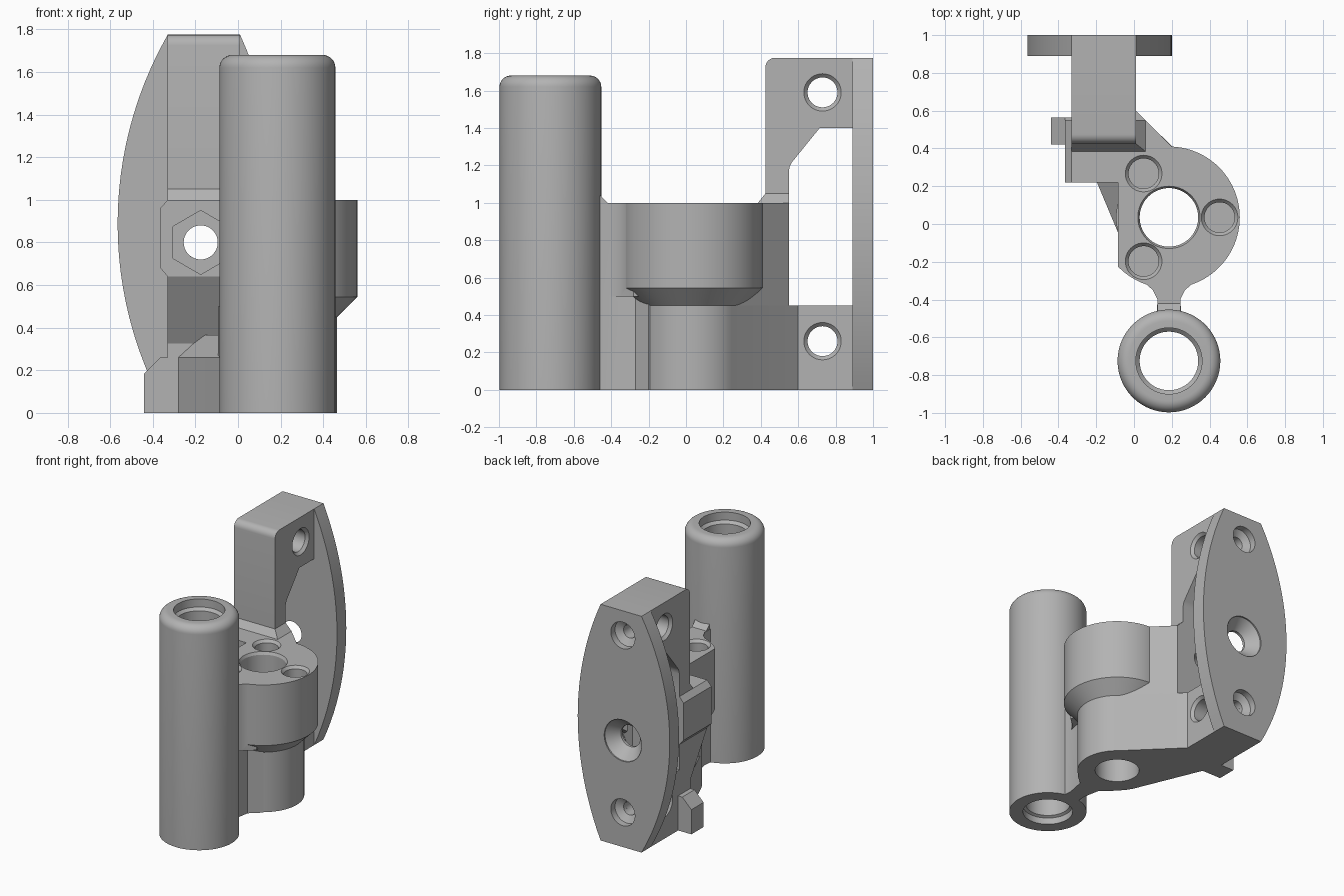
import bpy, bmesh, math
from mathutils import Matrix, Vector

if "Cube" in bpy.data.objects:
    bpy.data.objects.remove(bpy.data.objects["Cube"], do_unlink=True)

grey = bpy.data.materials.new("plain_grey")
grey.use_nodes = True
grey.diffuse_color = (0.45, 0.45, 0.45, 1)
grey.node_tree.nodes["Principled BSDF"].inputs["Base Color"].default_value = (0.45, 0.45, 0.45, 1)

# Axis frames: local (u, v, w) to world, w is the extrusion or turning axis
FRAMES = {
    "z": Matrix.Identity(3),
    "x": Matrix(((0, 0, 1), (1, 0, 0), (0, 1, 0))),
    "y": Matrix(((1, 0, 0), (0, 0, 1), (0, 1, 0))),
}


def make(name, rings, axis, close=False, centre=(0, 0, 0)):
    """Skin a stack of equal rings; cap the ends or close it into a loop."""
    bm = bmesh.new()
    frame = FRAMES[axis]
    loops = [[bm.verts.new(frame @ Vector(p) + Vector(centre)) for p in r] for r in rings]
    n = len(loops[0])
    pairs = list(zip(loops, loops[1:]))
    if close:
        pairs.append((loops[-1], loops[0]))
    else:
        bm.faces.new(loops[0][::-1])
        bm.faces.new(loops[-1])
    for a, b in pairs:
        for i in range(n):
            j = (i + 1) % n
            bm.faces.new((a[i], a[j], b[j], b[i]))
    bmesh.ops.recalc_face_normals(bm, faces=bm.faces)
    mesh = bpy.data.meshes.new(name)
    bm.to_mesh(mesh)
    bm.free()
    mesh.materials.append(grey)
    ob = bpy.data.objects.new(name, mesh)
    bpy.context.collection.objects.link(ob)
    return ob


def prism(name, pts, axis, lo, hi, end=None):
    return make(name, [[(u, v, lo) for u, v in pts], [(u, v, hi) for u, v in end or pts]], axis)


def lathe(name, profile, axis, centre, close=False, sides=64):
    turns = [2 * math.pi * i / sides for i in range(sides)]
    rings = [[(r * math.cos(t), r * math.sin(t), w) for t in turns] for r, w in profile]
    return make(name, rings, axis, close, centre)


def combine(target, others, operation):
    for other in others:
        mod = target.modifiers.new("join", "BOOLEAN")
        mod.operation, mod.solver, mod.object = operation, "EXACT", other
        bpy.context.view_layer.objects.active = target
        bpy.ops.object.modifier_apply(modifier=mod.name)
        bpy.data.objects.remove(other, do_unlink=True)


def arc(cx, cy, r, a0, a1, steps):
    return [(cx + r * math.cos(math.radians(a0 + (a1 - a0) * i / steps)),
             cy + r * math.sin(math.radians(a0 + (a1 - a0) * i / steps))) for i in range(steps + 1)]


HUB = (0.185, 0.035, 0)
MID = -0.175
CROSS = (0.26, 1.59)

# Tall barrel with rounded top and stepped bore
barrel = lathe("barrel", [(0.272, 0)] + arc(0.212, 1.62, 0.06, 0, 90, 8) +
               [(0.175, 1.68), (0.175, 1.62), (0.155, 1.6), (0.155, 0.06), (0.175, 0.05), (0.175, 0)],
               "z", (0.185, -0.725, 0), close=True, sides=96)

# Hub: wide upper drum with conical underside, flattened on its right
body = lathe("bracket_body", [(0.28, 0.45), (0.375, 0.545), (0.375, 1)], "z", HUB, sides=96)
combine(body, [prism("flat_cut", [(-0.5, -0.6), (-0.085, -0.6), (-0.085, 0.6), (-0.5, 0.6)],
                     "z", 0.3, 1.2)], "DIFFERENCE")

parts = [lathe("lower_drum", [(0.28, 0), (0.28, 0.5)], "z", HUB, sides=96)]

# Webs between hub and bracket
parts.append(prism("upper_web", [(-0.085, -0.1), (0.185, 0.035), (0.381, 0.231), (0.06, 0.55),
                                 (-0.085, 0.55)], "z", 0.45, 1))
parts.append(prism("lower_web", [(-0.07, 0.035), (0.185, 0.035), (0.382, 0.232), (0.01, 0.6),
                                 (-0.07, 0.6)], "z", 0, 0.45))
side = [(-0.28, 0.42), (-0.073, -0.073), (0.185, 0.035), (0, 0.5), (-0.28, 0.5)]
bevel = [(-0.183, 0.461), (0.024, -0.032)] + side[2:4] + [(-0.183, 0.5)]
parts.append(prism("side_web", side, "z", 0, 0.26))
parts.append(prism("side_web_bevel", side, "z", 0.26, 0.365, bevel))

# Bracket with round top corner and open window
profile = [(0.89, 0), (0.89, 0.45), (0.55, 0.45), (0.55, 1.17), (0.555, 1.195), (0.565, 1.215),
           (0.715, 1.4), (0.89, 1.4), (0.89, 1.775)] + arc(0.475, 1.725, 0.05, 90, 180, 6) + \
          [(0.425, 1), (0.22, 1), (0.22, 0.64), (0.42, 0.325), (0.42, 0)]
parts.append(prism("bracket", profile, "x", -0.33, 0.01))
parts.append(prism("root_bevel", [(-0.33, 0.385), (0.06, 0.385), (0.06, 0.55), (-0.33, 0.55)], "z", 1, 1.05,
                   [(-0.33, 0.425), (0.01, 0.425), (0.01, 0.55), (-0.33, 0.55)]))
parts.append(prism("nut_pad", [(-0.3, 1), (-0.33, 1), (-0.365, 0.96), (-0.365, 0.68), (-0.33, 0.64),
                               (-0.3, 0.64)], "y", 0.22, 0.55))
parts.append(prism("foot", [(-0.44, 0), (-0.44, 0.185), (-0.365, 0.26), (-0.27, 0.26), (-0.27, 0)],
                   "y", 0.42, 0.565))


# Flared neck joining hub and barrel
def neck(name, lo, hi, shift):
    half = [(0.065, -0.47), (0.06, -0.4), (0.085, -0.35 + shift), (0.165, -0.28 + shift), (0.12, -0.08)]
    pts = [(0.185 + x, y) for x, y in half] + [(0.185 - x, y) for x, y in half[::-1]]
    return prism(name, pts, "z", lo, hi)


parts += [neck("neck_low", 0, 0.5, 0.08), neck("neck_high", 0.5, 1, 0),
          prism("neck_wedge", [(-0.47, 0.95), (-0.47, 1.05), (-0.42, 1), (-0.42, 0.95)], "x", 0.125, 0.245)]
combine(body, parts, "UNION")

# Holes in the body
cuts = [lathe("bore", [(0.155, -0.1), (0.155, 0.98), (0.165, 1), (0.165, 1.1)], "z", HUB)]
for k in range(3):
    a = k * 2 * math.pi / 3
    cuts.append(lathe("pin_hole", [(0.08, 0.68), (0.08, 0.98), (0.097, 1), (0.097, 1.1)], "z",
                      (HUB[0] + 0.268 * math.cos(a), HUB[1] + 0.268 * math.sin(a), 0), sides=40))
for z in CROSS:
    cuts.append(lathe("cross_hole", [(0.1, -0.5), (0.1, -0.33), (0.08, -0.31), (0.08, -0.01),
                                     (0.1, 0.01), (0.1, 0.2)], "x", (0, 0.73, z), sides=40))
    cuts.append(lathe("screw_hole", [(0.05, 0.73), (0.05, 1)], "y", (MID, 0, z), sides=32))
cuts.append(lathe("bolt_hole", [(0.08, 0.1), (0.08, 0.7)], "y", (MID, 0, 0.8), sides=40))
hexagon = arc(MID, 0.8, 0.15, 30, 330, 5)
cuts.append(prism("nut_recess", hexagon, "y", 0.1, 0.34))
combine(body, cuts, "DIFFERENCE")

# Curved mounting plate with countersunk holes
def bow(top, belly, steps=24):
    sag, h = abs(belly - top), 0.8875
    r = (h * h + sag * sag) / (2 * sag)
    sign = 1 if belly > top else -1
    zs = [-h + 2 * h * i / steps for i in range(steps + 1)]
    return [(belly - sign * (r - math.sqrt(r * r - z * z)), z + h) for z in zs]


plate = prism("mounting_plate", bow(0.01, 0.2) + bow(-0.33, -0.565)[::-1], "y", 0.89, 1)
cuts = [lathe("bolt_sink", [(0.08, 0.8), (0.08, 0.91), (0.155, 0.99), (0.155, 1.1)], "y", (MID, 0, 0.8))]
for z in CROSS:
    cuts.append(lathe("screw_sink", [(0.05, 0.8), (0.05, 0.92), (0.1, 0.95), (0.1, 1.1)], "y",
                      (MID, 0, z), sides=40))
combine(plate, cuts, "DIFFERENCE")

# Smooth curved faces, keep hard edges
for ob in (barrel, body, plate):
    bpy.ops.object.select_all(action="DESELECT")
    ob.select_set(True)
    bpy.context.view_layer.objects.active = ob
    bpy.ops.object.shade_smooth_by_angle(angle=math.radians(25))
